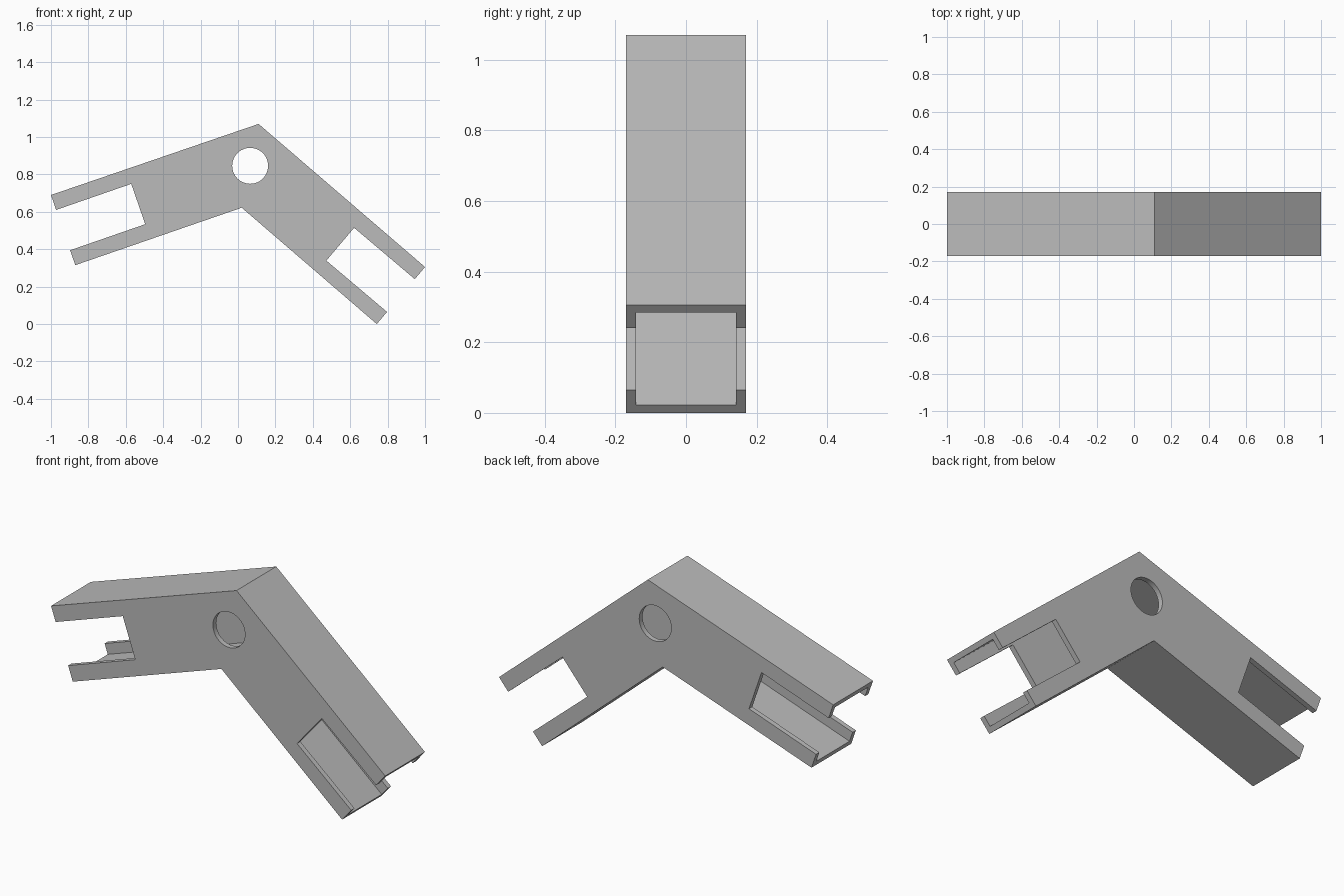
import bpy, bmesh, math
from mathutils import Vector

cube = bpy.data.objects.get("Cube")
if cube:
    bpy.data.objects.remove(cube, do_unlink=True)

DEPTH = 0.34      # size along y
WALL = 0.028      # sheet thickness
SLOT = 0.575      # slot height relative to the arm height
SLOT_DEPTH = 0.425

# Centre line stations in (x, z), each with half of its cross-line
left_mid, left_half = Vector((-0.935, 0.5025)), Vector((-0.065, 0.1875))
bend_mid, bend_half = Vector((0.065, 0.846)), Vector((0.045, 0.224))
right_mid, right_half = Vector((0.871, 0.1525)), Vector((0.129, 0.1525))


def prism(name, points, depth):
    """Extrude an (x, z) outline along y, centred on y = 0."""
    bm = bmesh.new()
    face = bm.faces.new([bm.verts.new((p[0], -depth / 2, p[1])) for p in points])
    new = bmesh.ops.extrude_face_region(bm, geom=[face])["geom"]
    verts = [g for g in new if isinstance(g, bmesh.types.BMVert)]
    bmesh.ops.translate(bm, verts=verts, vec=(0, depth, 0))
    bmesh.ops.recalc_face_normals(bm, faces=bm.faces[:])
    mesh = bpy.data.meshes.new(name)
    bm.to_mesh(mesh)
    bm.free()
    obj = bpy.data.objects.new(name, mesh)
    bpy.context.collection.objects.link(obj)
    return obj


def elbow(scale, extend):
    """Bent outline with its cross-lines scaled and its ends lengthened."""
    ends = []
    for mid, half in ((left_mid, left_half), (right_mid, right_half)):
        out = mid - bend_mid
        out -= out.project(half)
        ends.append((mid + out.normalized() * extend, half * scale))
    (a, ha), (c, hc) = ends
    hb = bend_half * scale
    return [a + ha, bend_mid + hb, c + hc, c - hc, bend_mid - hb, a - ha]


def slot(mid, half):
    """Rectangle running from beyond an arm's end to the slot bottom."""
    inward = bend_mid - mid
    inward = (inward - inward.project(half)).normalized()
    h = half * SLOT
    start, stop = mid - inward * 0.1, mid + inward * SLOT_DEPTH
    return [start + h, stop + h, stop - h, start - h]


# Bent tube body
body = prism("elbow_bracket", elbow(1, 0), DEPTH)

# Hollow channel, end slots and pivot hole
inner = 1 - WALL / right_half.length
circle = [bend_mid + 0.096 * Vector((math.cos(t), math.sin(t)))
          for t in (math.tau * i / 48 for i in range(48))]
cutters = [
    prism("channel_cutter", elbow(inner, 0.1), DEPTH - 2 * WALL),
    prism("left_slot_cutter", slot(left_mid, left_half), 1),
    prism("right_slot_cutter", slot(right_mid, right_half), 1),
    prism("pivot_hole_cutter", circle, 1),
]

bpy.ops.object.select_all(action="DESELECT")
bpy.context.view_layer.objects.active = body
body.select_set(True)
for cutter in cutters:
    cutter.hide_render = True
    mod = body.modifiers.new(cutter.name, "BOOLEAN")
    mod.operation = "DIFFERENCE"
    mod.solver = "EXACT"
    mod.object = cutter
    bpy.ops.object.modifier_apply(modifier=mod.name)
    bpy.data.objects.remove(cutter, do_unlink=True)
bpy.ops.object.shade_smooth_by_angle(angle=math.radians(30))

# Plain grey finish
grey = bpy.data.materials.new("plain_grey")
grey.use_nodes = True
grey.diffuse_color = (0.5, 0.5, 0.5, 1)
grey.node_tree.nodes["Principled BSDF"].inputs["Base Color"].default_value = (0.5, 0.5, 0.5, 1)
body.data.materials.clear()
body.data.materials.append(grey)
